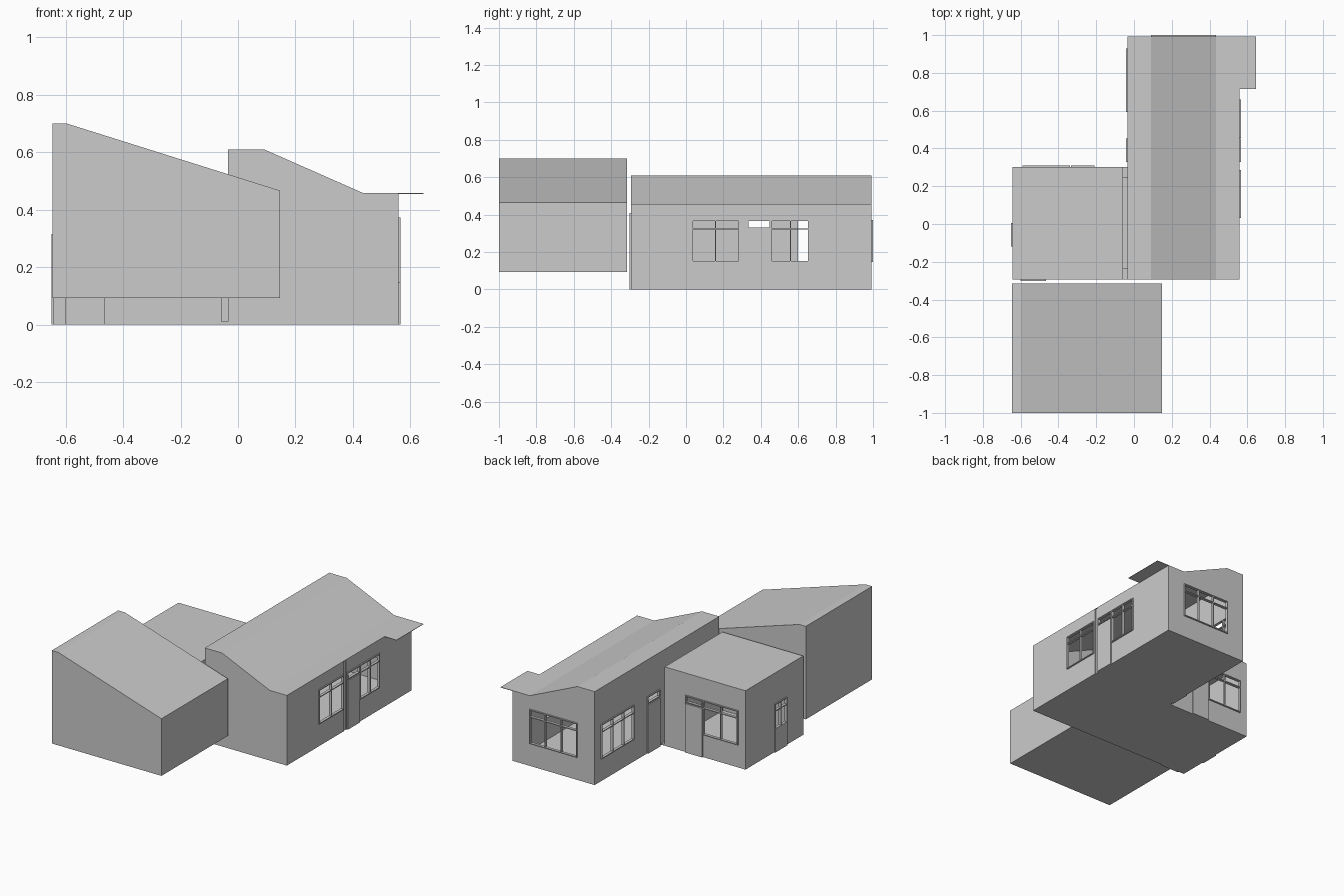
import bpy, bmesh

if "Cube" in bpy.data.objects:
    bpy.data.objects.remove(bpy.data.objects["Cube"])

plaster = bpy.data.materials.new("pale_grey")
plaster.diffuse_color = (0.6, 0.6, 0.6, 1)
plaster.use_nodes = True
plaster.node_tree.nodes["Principled BSDF"].inputs["Base Color"].default_value = plaster.diffuse_color
T = 0.01      # wall thickness
OUT = 0.008   # how far frames stand out


def finish(name, bm):
    bmesh.ops.recalc_face_normals(bm, faces=bm.faces[:])
    me = bpy.data.meshes.new(name)
    bm.to_mesh(me)
    bm.free()
    me.materials.append(plaster)
    ob = bpy.data.objects.new(name, me)
    bpy.context.collection.objects.link(ob)
    return ob


def add_box(bm, lo, hi):
    vs = bmesh.ops.create_cube(bm, size=1)["verts"]
    for v in vs:
        v.co = [(a + b) / 2 + c * (b - a) for a, b, c in zip(lo, hi, v.co)]


def box(name, lo, hi):
    bm = bmesh.new()
    add_box(bm, lo, hi)
    return finish(name, bm)


def prism(name, profile, y0, y1):
    """x-z profile stretched along y"""
    bm = bmesh.new()
    face = bm.faces.new([bm.verts.new((x, y0, z)) for x, z in profile])
    ext = bmesh.ops.extrude_face_region(bm, geom=[face])["geom"]
    for v in ext:
        if isinstance(v, bmesh.types.BMVert):
            v.co.y = y1
    return finish(name, bm)


def wall_box(bm, wall, u0, u1, z0, z1, d0, d1):
    """box on a wall (axis, position, outward sign): u along it, d outward"""
    axis, pos, sign = wall
    a, b = sorted((pos + sign * d0, pos + sign * d1))
    if axis == "x":
        add_box(bm, (a, u0, z0), (b, u1, z1))
    else:
        add_box(bm, (u0, a, z0), (u1, b, z1))


def window(name, wall, cutter, u0, u1, z0, z1, mullions=(), transom=None):
    """hole in the wall with a barred frame"""
    wall_box(cutter, wall, u0, u1, z0, z1, -0.03, 0.03)
    bm = bmesh.new()
    w = 0.006
    for u in (u0 + w / 2, u1 - w / 2, *mullions):
        wall_box(bm, wall, u - w / 2, u + w / 2, z0, z1, -T, OUT)
    rails = [z0 + w / 2, z1 - w / 2] + ([transom] if transom else [])
    for z in rails:
        wall_box(bm, wall, u0, u1, z - w / 2, z + w / 2, -T, OUT)
    finish(name, bm)


def door(name, wall, u0, u1, z1):
    bm = bmesh.new()
    wall_box(bm, wall, u0, u1, 0, z1, -0.001, OUT)
    finish(name, bm)


def hollow(ob, cutter_bm):
    """turn a solid block into a shell with openings"""
    sol = ob.modifiers.new("walls", 'SOLIDIFY')
    sol.thickness, sol.offset, sol.use_even_offset = T, -1, True
    cutter = finish(ob.name + "_cutter", cutter_bm)
    cutter.hide_render = True
    cutter.hide_set(True)
    cutter.display_type = 'WIRE'
    cut = ob.modifiers.new("openings", 'BOOLEAN')
    cut.operation, cut.solver, cut.object = 'DIFFERENCE', 'EXACT', cutter


# Raised front block with a long sloping roof
prism("front_block", [(-0.645, 0.093), (-0.645, 0.70), (-0.597, 0.70),
                      (0.147, 0.466), (0.147, 0.093)], -1.0, -0.315)

# Long wing
XL, XR, YB = -0.035, 0.558, 0.992
wing = prism("long_wing", [(XL, 0), (XL, 0.61), (0.09, 0.61), (0.435, 0.458),
                           (XR, 0.458), (XR, 0)], -0.293, YB)
right, left, back = ("x", XR, 1), ("x", XL, -1), ("y", YB, 1)
cut = bmesh.new()
Z0, ZT, Z1 = 0.147, 0.323, 0.372   # sill, transom, head
window("right_window_a", right, cut, 0.032, 0.286, Z0, Z1, (0.158,), ZT)
window("right_window_b", right, cut, 0.455, 0.658, Z0, Z1, (0.559,), ZT)
window("left_window", left, cut, 0.594, 0.93, Z0, Z1, (0.70, 0.81), ZT)
window("back_window", back, cut, 0.09, 0.433, Z0, Z1, (0.205, 0.32), ZT)
for side, wall in (("right", right), ("left", left)):
    window(side + "_door_light", wall, cut, 0.327, 0.452, 0.326, Z1)
    door(side + "_door", wall, 0.327, 0.452, 0.32)
wall_box(cut, right, 0.297, 0.318, -0.02, 0.455, -0.005, 0.02)   # joint groove
hollow(wing, cut)

# Thin canopy at the back right
box("roof_canopy", (XR - 0.002, 0.715, 0.455), (0.645, YB, 0.458))

# Flat-roofed side room
CX0, CX1, CY0, CY1, CH = -0.642, -0.058, -0.293, 0.303, 0.515
room = box("side_room", (CX0, CY0, 0), (CX1, CY1, CH))
r_back, r_left, r_front = ("y", CY1, 1), ("x", CX0, -1), ("y", CY0, -1)
cut = bmesh.new()
window("room_window", r_back, cut, -0.59, -0.338, Z0, Z1, (-0.465,), ZT)
window("room_door_light", r_back, cut, -0.334, -0.21, 0.326, Z1)
door("room_back_door", r_back, -0.334, -0.21, 0.32)
door("room_front_door", r_front, -0.60, -0.465, 0.41)
window("room_side_light", r_left, cut, -0.118, 0.005, 0.15, 0.315, (-0.056,), 0.27)
door("room_side_door", r_left, -0.118, 0.005, 0.15)
hollow(room, cut)

# Narrow link between room and wing
box("link_floor", (CX1, CY0, 0), (XL, CY1, 0.01))
box("link_wall", (CX1, -0.235, 0.01), (XL, 0.245, 0.46))
